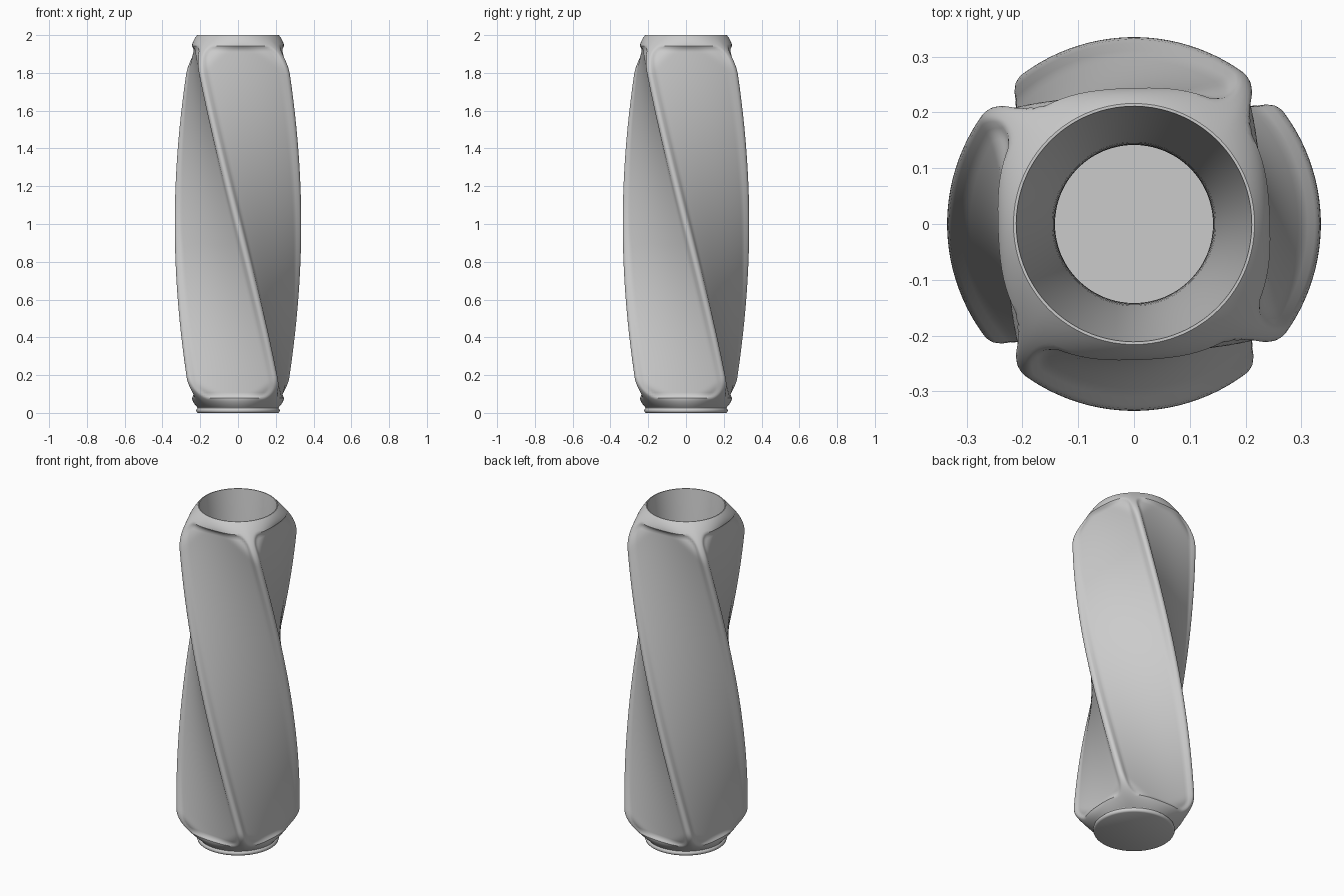
import bpy, bmesh
from math import sin, cos, pi, atan, hypot, sqrt, radians

if "Cube" in bpy.data.objects:
    bpy.data.objects.remove(bpy.data.objects["Cube"])

HALF = 0.245          # half width of the square section
RING = 0.216          # radius of the round mouth and base
TWIST = radians(45.5) # twist per unit of height
Z0 = 0.03             # body starts above the foot
SIDE = 40             # points per side
ROWS = 110

# One entry per point round the section: (angle, position across the side -1..1)
section = []
for face in range(4):
    for i in range(SIDE):
        s = sin((2 * i / SIDE - 1) * pi / 2)
        section.append((face * pi / 2 + pi / 4 + atan(s), s))


def twist(z):
    return -TWIST * (z - 1)


def square_radius(s):
    # rounded square as a high-order superellipse
    return HALF * hypot(1, s) / (1 + abs(s) ** 20) ** (1 / 20)


def ease_end(h, reach):
    t = min(max(h / reach, 0), 1)
    return 1 - (1 - t) ** 2


def recess(s, z):
    # shallow sunk panel with rounded corners
    lo, hi, rad = 0.075, 1.945, 0.075
    qx = abs(HALF * s) - (0.224 - rad)
    qz = abs(z - (lo + hi) / 2) - ((hi - lo) / 2 - rad)
    d = hypot(max(qx, 0), max(qz, 0)) + min(max(qx, qz), 0) - rad
    t = min(max(-d / 0.022, 0), 1)
    return 0.014 * t * t * (3 - 2 * t)


def body_ring(z):
    pts = []
    for a, s in section:
        r = square_radius(s)
        c = max(0, (r - HALF) / 0.09)
        f = ease_end(2 - z, 0.07 + 0.15 * c) * ease_end(z - Z0, 0.06 + 0.10 * c)
        r = RING + (r - RING) * f - recess(s, z)
        pts.append((r * cos(a + twist(z)), r * sin(a + twist(z)), z))
    return pts


def round_ring(r, z, turn):
    return [(r * cos(a + turn), r * sin(a + turn), z) for a, s in section]


# Foot, twisted body, then the waisted inside down to the floor
rings = [round_ring(r, z, twist(Z0)) for r, z in
         ((0.212, 0), (0.219, 0.004), (0.222, 0.012), (0.220, 0.02), (0.214, 0.026))]
for i in range(ROWS + 1):
    rings.append(body_ring(Z0 + (2 - Z0) * (1 - cos(pi * i / ROWS)) / 2))
FLOOR = 0.05
for i in range(41):
    t = i / 40
    r = 0.211 * sqrt(1 - 2.2 * t * (1 - t))
    rings.append(round_ring(r, 2 - (2 - FLOOR) * t, twist(2)))

bm = bmesh.new()
loops = [[bm.verts.new(p) for p in ring] for ring in rings]
n = len(section)
for a, b in zip(loops, loops[1:]):
    for i in range(n):
        j = (i + 1) % n
        bm.faces.new((a[i], a[j], b[j], b[i]))
bm.faces.new(loops[0][::-1])   # underside
bm.faces.new(loops[-1])        # inside floor
bm.normal_update()
mesh = bpy.data.meshes.new("twisted_vase")
bm.to_mesh(mesh)
bm.free()

vase = bpy.data.objects.new("twisted_vase", mesh)
bpy.context.collection.objects.link(vase)
bpy.context.view_layer.objects.active = vase
vase.select_set(True)
bpy.ops.object.shade_smooth_by_angle(angle=radians(40))
